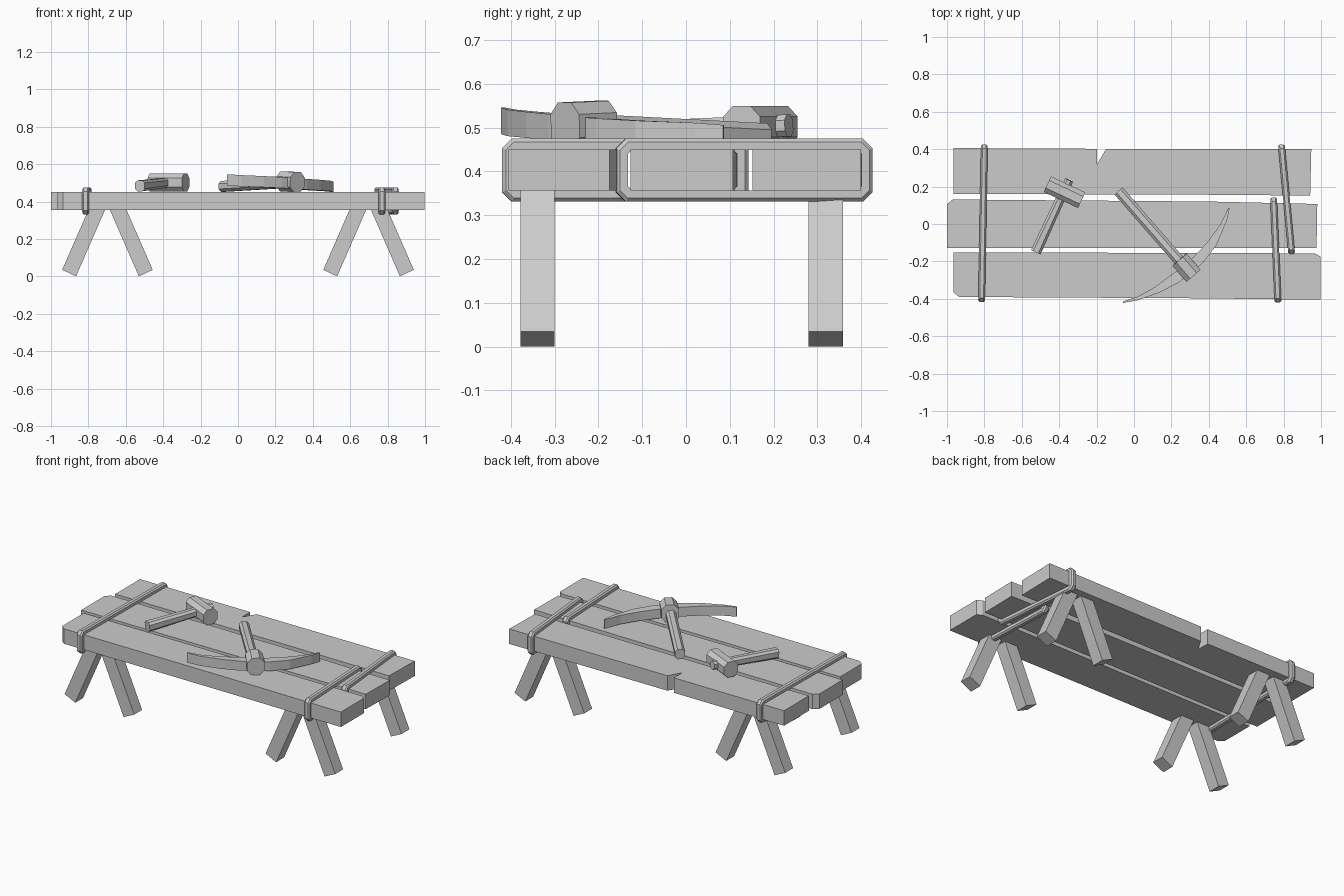
import bpy, bmesh, math
from mathutils import Vector, Matrix

if "Cube" in bpy.data.objects:
    bpy.data.objects.remove(bpy.data.objects["Cube"])


def make(name, verts, faces):
    me = bpy.data.meshes.new(name)
    bm = bmesh.new()
    vs = [bm.verts.new(v) for v in verts]
    for f in faces:
        bm.faces.new([vs[i] for i in f])
    bmesh.ops.recalc_face_normals(bm, faces=bm.faces)
    bm.to_mesh(me)
    bm.free()
    ob = bpy.data.objects.new(name, me)
    bpy.context.collection.objects.link(ob)
    return ob


def loft(name, rings, closed=False):
    """Skin equal-length rings; cap the ends unless the loft is closed."""
    n, m = len(rings[0]), len(rings)
    verts = [p for r in rings for p in r]
    faces = []
    for k in range(m if closed else m - 1):
        a, b = k * n, ((k + 1) % m) * n
        faces += [(a + i, a + (i + 1) % n, b + (i + 1) % n, b + i) for i in range(n)]
    if not closed:
        faces += [tuple(range(n)), tuple(range((m - 1) * n, m * n))]
    return make(name, verts, faces)


def octagon(w, h, c):
    """Chamfered rectangle section."""
    w, h = w / 2, h / 2
    return [(w - c, -h), (w, -h + c), (w, h - c), (w - c, h),
            (-w + c, h), (-w, h - c), (-w, -h + c), (-w + c, -h)]


def bar(name, a, b, size_a, size_b, c):
    """Chamfered bar from a to b, tapering between two (width, height) sections."""
    a, b = Vector(a), Vector(b)
    d = (b - a).normalized()
    side = d.cross(Vector((0, 0, 1))).normalized()
    up = side.cross(d)
    return loft(name, [[p + side * u + up * v for u, v in octagon(*s, c)]
                       for p, s in ((a, size_a), (b, size_b))])


def prism(name, outline, z0, z1):
    return loft(name, [[(x, y, z) for x, y in outline] for z in (z0, z1)])


# Planks: worn outlines with clipped corners and one split
prism("back_plank", [(-0.965, 0.16), (0.2, 0.158), (0.942, 0.152), (0.948, 0.40), (-0.15, 0.40),
                     (-0.197, 0.32), (-0.197, 0.402), (-0.965, 0.406)], 0.356, 0.45)
prism("middle_plank", [(-1.0, -0.127), (0.976, -0.127), (0.98, 0.107), (0.4, 0.12),
                       (-0.97, 0.131), (-1.0, 0.105)], 0.356, 0.45)
prism("front_plank", [(-0.965, -0.365), (-0.935, -0.39), (0.3, -0.397), (0.998, -0.405),
                      (0.998, -0.175), (0.968, -0.157), (0.0, -0.154), (-0.965, -0.152)], 0.356, 0.45)


# Legs: splayed square posts in four pairs
def leg(name, s, flip, y):
    ends = [(-0.94, 0.035), (-0.866, 0.0), (-0.698, 0.385), (-0.772, 0.42)]
    pts = [((-1.396 - x) if flip else x, z) for x, z in ends]
    loft(name, [[(s * x, yy, z) for x, z in pts] for yy in (y - 0.039, y + 0.039)])


for s, sn in ((1, "left"), (-1, "right")):
    for y, yn in ((-0.339, "front"), (0.319, "back")):
        leg(f"{yn}_{sn}_outer_leg", s, False, y)
        leg(f"{yn}_{sn}_inner_leg", s, True, y)


# Straps: closed bevelled loops wrapped round the planks
def strap(name, start, end):
    a, b = Vector((*start, 0.403)), Vector((*end, 0.403))
    d = (b - a).normalized()
    side = d.cross(Vector((0, 0, 1)))
    mid, half = (a + b) / 2, (b - a).length / 2
    section = [(-0.018, 0.026), (-0.018, 0.008), (-0.010, 0.0),
               (0.010, 0.0), (0.018, 0.008), (0.018, 0.026)]
    loops = []
    for u, inset in section:
        o = octagon(2 * (half - inset), 2 * (0.072 - inset), 0.022 - inset * 0.5)
        loops.append([mid + d * p + side * u + Vector((0, 0, q)) for p, q in o])
    loft(name, loops, closed=True)


strap("left_strap", (-0.815, -0.418), (-0.80, 0.425))
strap("right_back_strap", (0.843, -0.16), (0.788, 0.425))
strap("right_front_strap", (0.77, -0.42), (0.746, 0.142))

# Hammer: handle pokes out through an octagonal head
bar("hammer_handle", (-0.525, -0.150, 0.484), (-0.347, 0.235, 0.505),
    (0.056, 0.058), (0.046, 0.05), 0.013)
bar("hammer_head", (-0.463, 0.213, 0.502), (-0.28, 0.127, 0.502),
    (0.092, 0.095), (0.092, 0.095), 0.024)

# Pickaxe: handle, socket block and curved tapering blade
bar("pickaxe_handle", (-0.082, 0.176, 0.481), (0.285, -0.245, 0.503),
    (0.058, 0.058), (0.058, 0.058), 0.015)
bar("pickaxe_socket", (0.243, -0.19, 0.508), (0.317, -0.276, 0.504),
    (0.10, 0.107), (0.10, 0.107), 0.027)

outer = [(0.511, 0.085), (0.497, 0.02), (0.44, -0.115), (0.37, -0.205), (0.305, -0.265),
         (0.235, -0.315), (0.14, -0.365), (0.02, -0.408), (-0.06, -0.422)]
inner = [(0.505, 0.087), (0.46, -0.005), (0.39, -0.10), (0.32, -0.175), (0.258, -0.23),
         (0.195, -0.275), (0.115, -0.335), (0.02, -0.388), (-0.06, -0.414)]
rings = []
for i, (o, n) in enumerate(zip(outer, inner)):
    z = 0.451 + 0.034 * i / 8
    h = 0.055 + 0.006 * i / 8
    rings.append([(*o, z), (*o, z + h), (*n, z + h), (*n, z)])
loft("pickaxe_blade", rings)
